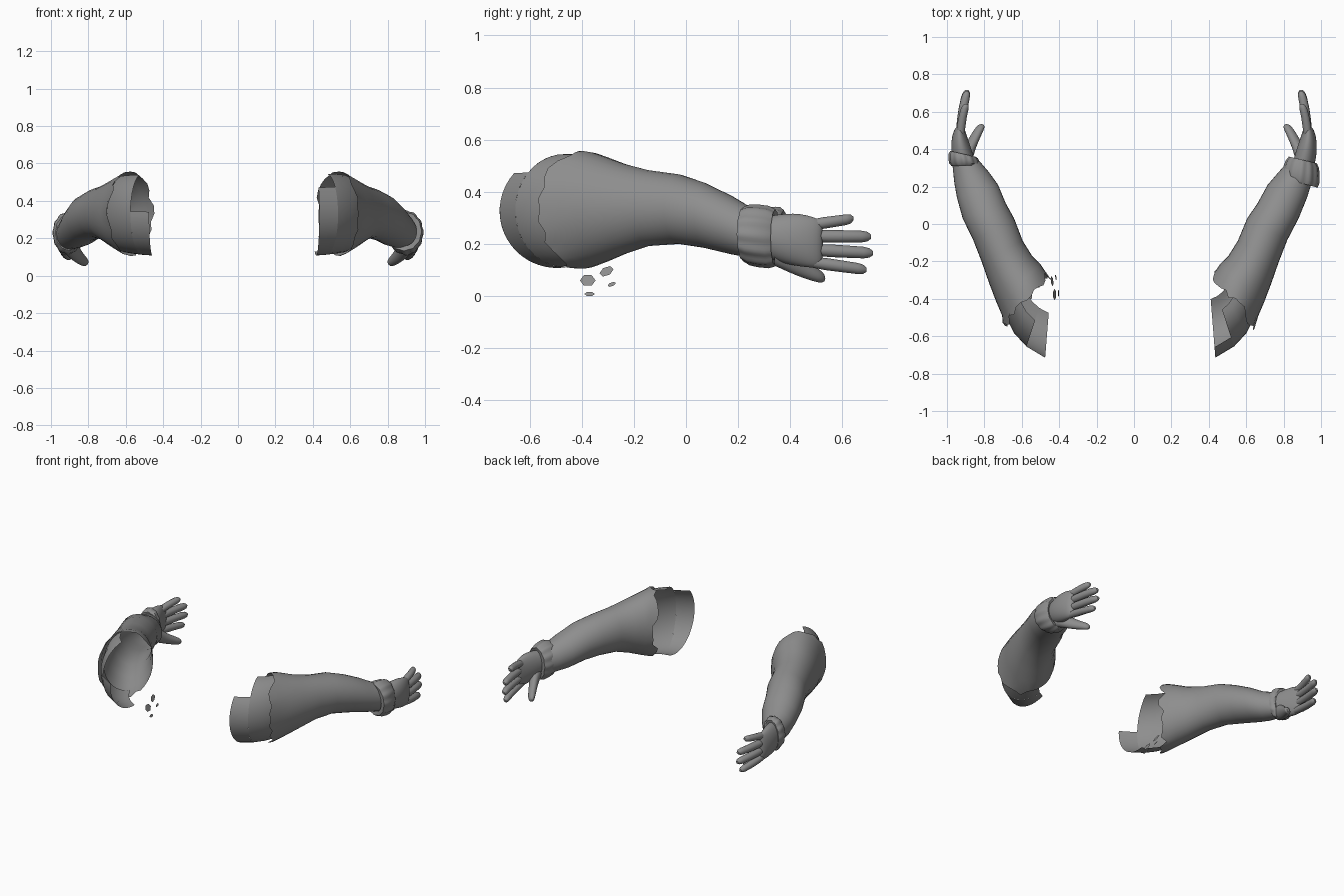
import bpy, bmesh, random
from math import sin, cos, pi, radians

if "Cube" in bpy.data.objects:
    bpy.data.objects.remove(bpy.data.objects["Cube"])

random.seed(4)
GREY = bpy.data.materials.new("dark_grey")
GREY.diffuse_color = (0.27, 0.27, 0.27, 1)
GREY.use_nodes = True
GREY.node_tree.nodes["Principled BSDF"].inputs["Base Color"].default_value = GREY.diffuse_color


def finish(bm, name, smooth=40):
    bmesh.ops.recalc_face_normals(bm, faces=bm.faces)
    me = bpy.data.meshes.new(name)
    bm.to_mesh(me)
    bm.free()
    me.materials.append(GREY)
    ob = bpy.data.objects.new(name, me)
    bpy.context.collection.objects.link(ob)
    bpy.ops.object.select_all(action='DESELECT')
    ob.select_set(True)
    bpy.context.view_layer.objects.active = ob
    bpy.ops.object.shade_smooth_by_angle(angle=radians(smooth))
    return ob


def place(p, side, shift):
    """Mirror to a side; the left sleeve sits slightly further out."""
    x, y, z = p
    if side < 0 and shift:
        x += 0.04 * max(0, min(1, (0.3 - y) / 0.3))
    return (side * x, y, z)


def loft(name, rings, side, segs=28, arc=None, jag=0, caps=(False, False),
         puff=None, shift=False, subsurf=0):
    """Ring = outer x, outer y, inner x, inner y, low z, high z.
    Angle 0 is the outer side, 90 degrees is the top."""
    bm = bmesh.new()
    n = segs + 1 if arc else segs
    a0, a1 = arc or (0, 360)
    loops = []
    for i, (ox, oy, ix, iy, z0, z1) in enumerate(rings):
        loop = []
        for k in range(n):
            a = radians(a0 + (a1 - a0) * k / segs)
            f = 1 + (puff[i] * cos(12 * a) if puff else 0)
            c, s = f * cos(a), f * sin(a)
            x = (ox + ix) / 2 + (ox - ix) / 2 * c
            y = (oy + iy) / 2 + (oy - iy) / 2 * c
            z = (z0 + z1) / 2 + (z1 - z0) / 2 * s
            if jag and i == 0:
                d = random.uniform(-jag, jag)
                x, y = x + 0.5 * d, y + 0.87 * d
            loop.append(bm.verts.new(place((x, y, z), side, shift)))
        loops.append(loop)
    for A, B in zip(loops, loops[1:]):
        for k in range(segs):
            j = (k + 1) % n
            bm.faces.new((A[k], A[j], B[j], B[k]))
    for use, loop in zip(caps, (loops[0], loops[-1])):
        if use:
            bm.faces.new(loop)
    ob = finish(bm, name)
    if subsurf:
        ob.modifiers.new("round", 'SUBSURF').levels = subsurf
        ob.modifiers["round"].render_levels = subsurf
    return ob


def disc(x, y, z, rx, rz):
    return (x + rx, y, x - rx, y, z - rz, z + rz)


def digit(name, base, tip, r, side, bend=0.0):
    """Rounded finger along a slightly bent path."""
    rings = []
    for t, k in ((0, .9), (.3, 1.04), (.6, 1), (.85, .95), (.94, .78), (1, .35)):
        p = [b + (e - b) * t for b, e in zip(base, tip)]
        rings.append(disc(p[0] + bend * sin(pi * t), p[1], p[2], r * k, r * k))
    loft(name, rings, side, segs=14, caps=(False, True))


SLEEVE = [
    (.65, -.55, .42, -.27, .105, .557),
    (.665, -.49, .44, -.245, .112, .552),
    (.695, -.42, .46, -.215, .13, .535),
    (.735, -.315, .505, -.17, .16, .508),
    (.775, -.20, .555, -.09, .192, .483),
    (.82, -.085, .605, .03, .20, .467),
    (.88, .03, .66, .11, .185, .435),
    (.925, .14, .715, .21, .16, .383),
    (.95, .22, .775, .28, .147, .338),
    (.97, .31, .825, .335, .14, .315)]

SHOULDER = [
    (.66, -.47, .46, -.23, .125, .54),
    (.60, -.585, .425, -.27, .117, .545),
    (.535, -.655, .41, -.275, .112, .545),
    (.435, -.715, .40, -.275, .108, .545)]

PALM = [disc(.89, .27, .23, .06, .07), disc(.91, .33, .225, .06, .085),
        disc(.92, .38, .22, .058, .097), disc(.93, .44, .215, .048, .103),
        disc(.934, .49, .205, .034, .098), disc(.931, .515, .203, .024, .09),
        disc(.929, .525, .203, .012, .078)]

# base, tip and radius of the four fingers
FINGERS = [((.928, .47, .272), (.898, .642, .297), .022),
           ((.928, .48, .23), (.893, .71, .228), .024),
           ((.928, .48, .178), (.893, .717, .165), .024),
           ((.928, .47, .132), (.90, .693, .101), .023)]

for side, tag in ((1, "right"), (-1, "left")):
    # torn-ended sleeve, and the shoulder shell emerging from it in two steps
    loft(tag + "_sleeve", SLEEVE, side, segs=32, jag=.028, shift=True)
    back, front = ((-115, 92), (-115, 42)) if side > 0 else ((-95, 75), (-95, 4))
    loft(tag + "_shoulder_panel", SHOULDER[:3], side, segs=20, shift=True, arc=back)
    loft(tag + "_shoulder_edge", SHOULDER[2:], side, segs=20, shift=True, arc=front)

    # gathered wrist cuff
    if side > 0:
        a, b = (.985, .195, .79, .245, .13, .345), (.98, .325, .825, .36, .112, .335)
    else:
        a, b = (.98, .31, .83, .315, .132, .332), (.985, .39, .845, .36, .12, .332)
    cuff = []
    for t, grow in ((.05, -.03), (0, -.005), (.2, .006), (.5, .008), (.8, .006), (1, -.004), (.95, -.03)):
        ox, oy, ix, iy, z0, z1 = [p + (q - p) * t for p, q in zip(a, b)]
        cuff.append((ox + grow, oy, ix - grow, iy, z0 - grow, z1 + grow))
    loft(tag + "_cuff", cuff, side, segs=72, puff=(0, .02, .025, .025, .025, .02, 0))

    # hand
    loft(tag + "_palm", PALM, side, segs=24, caps=(False, True), subsurf=1)
    for i, (base, tip, r) in enumerate(FINGERS):
        digit(f"{tag}_finger_{i + 1}", base, tip, r, side, bend=.006)
    loft(tag + "_thumb", [disc(.905, .34, .175, .042, .06), disc(.885, .40, .138, .037, .05),
                          disc(.86, .445, .108, .031, .038), disc(.837, .49, .086, .028, .030),
                          disc(.82, .52, .073, .025, .025), disc(.815, .535, .068, .010, .01)],
         side, segs=16, caps=(False, True), subsurf=1)

# loose scraps hanging under the left shoulder: y, z, half width, half height
for i, (y, z, w, h) in enumerate(((-.377, .06, .03, .02), (-.305, .095, .027, .016),
                                  (-.285, .045, .016, .007), (-.37, .008, .02, .008))):
    bm = bmesh.new()
    vs = []
    for k in range(6):
        dy, dz = w * cos(k * pi / 3), h * sin(k * pi / 3) / .866
        zz = z + dz + .3 * dy * (i in (1, 2))
        vs.append(bm.verts.new((-(.40 + .4 * zz), y + dy, zz)))
    bm.faces.new(vs)
    finish(bm, f"loose_scrap_{i + 1}")
